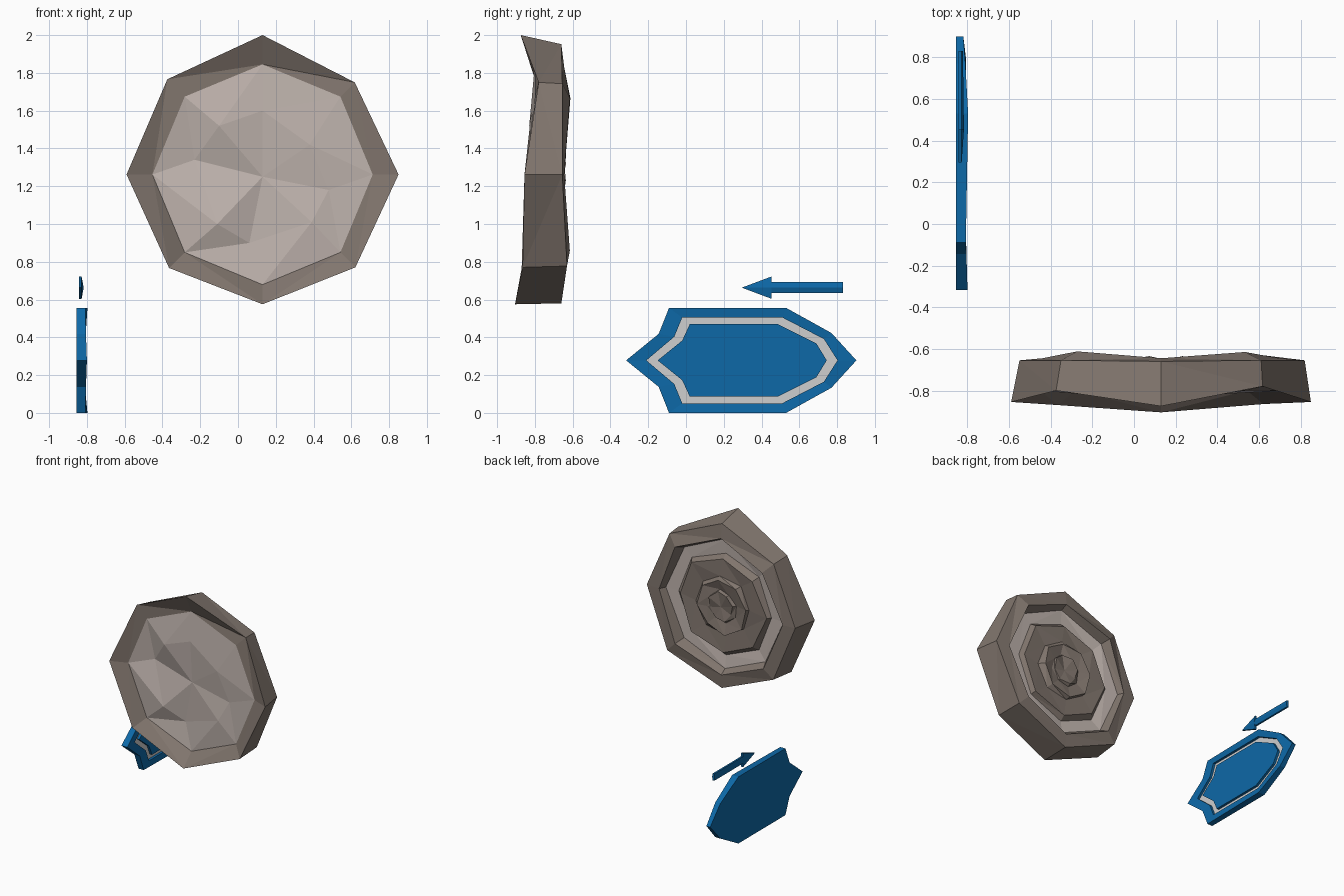
import bpy, bmesh, math, random

if "Cube" in bpy.data.objects:
    bpy.data.objects.remove(bpy.data.objects["Cube"])

random.seed(4)


def mat(name, rgb):
    m = bpy.data.materials.new(name)
    m.diffuse_color = (*rgb, 1)
    m.use_nodes = True
    m.node_tree.nodes["Principled BSDF"].inputs["Base Color"].default_value = m.diffuse_color
    return m


DARK = mat("dark_stone", (0.22, 0.18, 0.155))
LIGHT = mat("light_stone", (0.53, 0.46, 0.425))
BLUE = mat("blue", (0.004, 0.14, 0.39))
WHITE = mat("pale_grey", (0.62, 0.62, 0.62))


def finish(name, bm, mats):
    bmesh.ops.recalc_face_normals(bm, faces=bm.faces[:])
    me = bpy.data.meshes.new(name)
    bm.to_mesh(me)
    bm.free()
    for m in mats:
        me.materials.append(m)
    ob = bpy.data.objects.new(name, me)
    bpy.context.collection.objects.link(ob)
    return ob


# ---- stone disc: eight-sided rings joined from the front centre to the back centre
CX, CZ = 0.13, 1.262


def ring(radii, ys, jitter=0.0, turn=0.0):
    pts = []
    for k in range(8):
        a = math.radians(45 * k + turn)
        r = (radii[k] if isinstance(radii, list) else radii) + random.uniform(-jitter, jitter)
        y = (ys[k] if isinstance(ys, list) else ys) + random.uniform(-jitter, jitter)
        pts.append((CX + r * math.sin(a), y, CZ + r * math.cos(a)))
    return pts


# chipped facets of the front face, clockwise from the top
chips = [(.13, -.815, 1.60), (.38, -.82, 1.42), (.48, -.80, 1.18), (.39, -.82, 1.01),
         (.06, -.775, .90), (-.11, -.83, 1.00), (-.23, -.765, 1.34), (-.10, -.83, 1.52)]
bands = [  # (points, material of the band leading to this ring)
    (chips, 1),
    (ring(.583, -.80), 1),
    (ring([.738, .69, .72, .695, .687, .70, .72, .713],
          [-.875, -.78, -.855, -.865, -.905, -.87, -.855, -.80]), 0),
    (ring([.69, .68, .69, .685, .682, .68, .68, .68],
          [-.66, -.655, -.655, -.63, -.66, -.65, -.655, -.655]), 0),
    (ring(.57, [-.645, -.615, -.645, -.615, -.65, -.63, -.645, -.612]), 0),
    (ring(.54, -.70, .008), 0),
    (ring(.43, -.71, .008), 1),
    (ring(.40, -.665, .012), 0),
    (ring(.25, -.68, .012, 6), 0),
    (ring(.225, -.645, .012, 8), 0),
    (ring(.13, -.67, .012, 14), 0),
    (ring(.11, -.645, .012, 16), 0),
]
bm = bmesh.new()
prev, first = None, None
for pts, mi in bands:
    cur = [bm.verts.new(p) for p in pts]
    if prev is None:
        c = bm.verts.new((CX, -.79, 1.25))
        for k in range(8):
            bm.faces.new((c, cur[k], cur[(k + 1) % 8])).material_index = mi
    else:
        for k in range(8):
            n = (k + 1) % 8
            bm.faces.new((prev[k], prev[n], cur[n], cur[k])).material_index = mi
    prev = cur
c = bm.verts.new((CX + .01, -.66, CZ - .01))
for k in range(8):
    bm.faces.new((c, prev[k], prev[(k + 1) % 8])).material_index = 0
bmesh.ops.recalc_face_normals(bm, faces=bm.faces[:])
bmesh.ops.triangulate(bm, faces=bm.faces[:])
finish("stone_disc", bm, [DARK, LIGHT])


# ---- blue plaque: mirrored outlines joined in the same way, facing +x
ZC = 0.278


def outline(half, x):
    """half = (y, height above the middle) from left tip to right tip."""
    xs = x if isinstance(x, list) else [x] * len(half)
    up = [(xs[i], y, ZC + h) for i, (y, h) in enumerate(half)]
    low = [(xs[i], half[i][0], ZC - half[i][1]) for i in range(len(half) - 2, 0, -1)]
    return up + low


rim = [(-.317, 0), (-.145, .14), (-.09, .278), (.53, .278), (.77, .145), (.902, 0)]
outer = [(-.21, 0), (-.062, .125), (-.02, .227), (.51, .227), (.73, .113), (.802, 0)]
inner = [(-.15, 0), (-.02, .105), (.02, .192), (.485, .192), (.69, .09), (.745, 0)]

bm = bmesh.new()
layers = [(outline(rim, -.855), 0),
          (outline(rim, [-.80, -.805, -.808, -.797, -.81, -.82]), 0),
          (outline(outer, -.808), 0),
          (outline(outer, -.828), 0),
          (outline(inner, -.828), 1),
          (outline(inner, -.808), 0)]
prev = None
for pts, mi in layers:
    cur = [bm.verts.new(p) for p in pts]
    n = len(cur)
    if prev is None:
        bm.faces.new(cur)
    else:
        for k in range(n):
            j = (k + 1) % n
            bm.faces.new((prev[k], prev[j], cur[j], cur[k])).material_index = mi
    prev = cur
bm.faces.new(prev)
finish("plaque", bm, [BLUE, WHITE])

# ---- arrow above the plaque: thin plate with a ridged head
arrow = [(.295, .663), (.453, .722), (.453, .692), (.83, .692),
         (.83, .635), (.453, .635), (.453, .604)]
bm = bmesh.new()
back = [bm.verts.new((-.843, y, z)) for y, z in arrow]
front = [bm.verts.new((-.828, y, z)) for y, z in arrow]
n = len(arrow)
bm.faces.new(back)
for k in range(n):
    j = (k + 1) % n
    bm.faces.new((back[k], back[j], front[j], front[k]))
ridge = bm.verts.new((-.817, .453, .663))
tail = bm.verts.new((-.822, .83, .663))
f = front
for face in ((f[0], f[1], ridge), (f[1], f[2], ridge), (f[2], f[3], tail, ridge),
             (f[3], f[4], tail), (f[4], f[5], ridge, tail), (f[5], f[6], ridge),
             (f[6], f[0], ridge)):
    bm.faces.new(face)
finish("arrow", bm, [BLUE])
